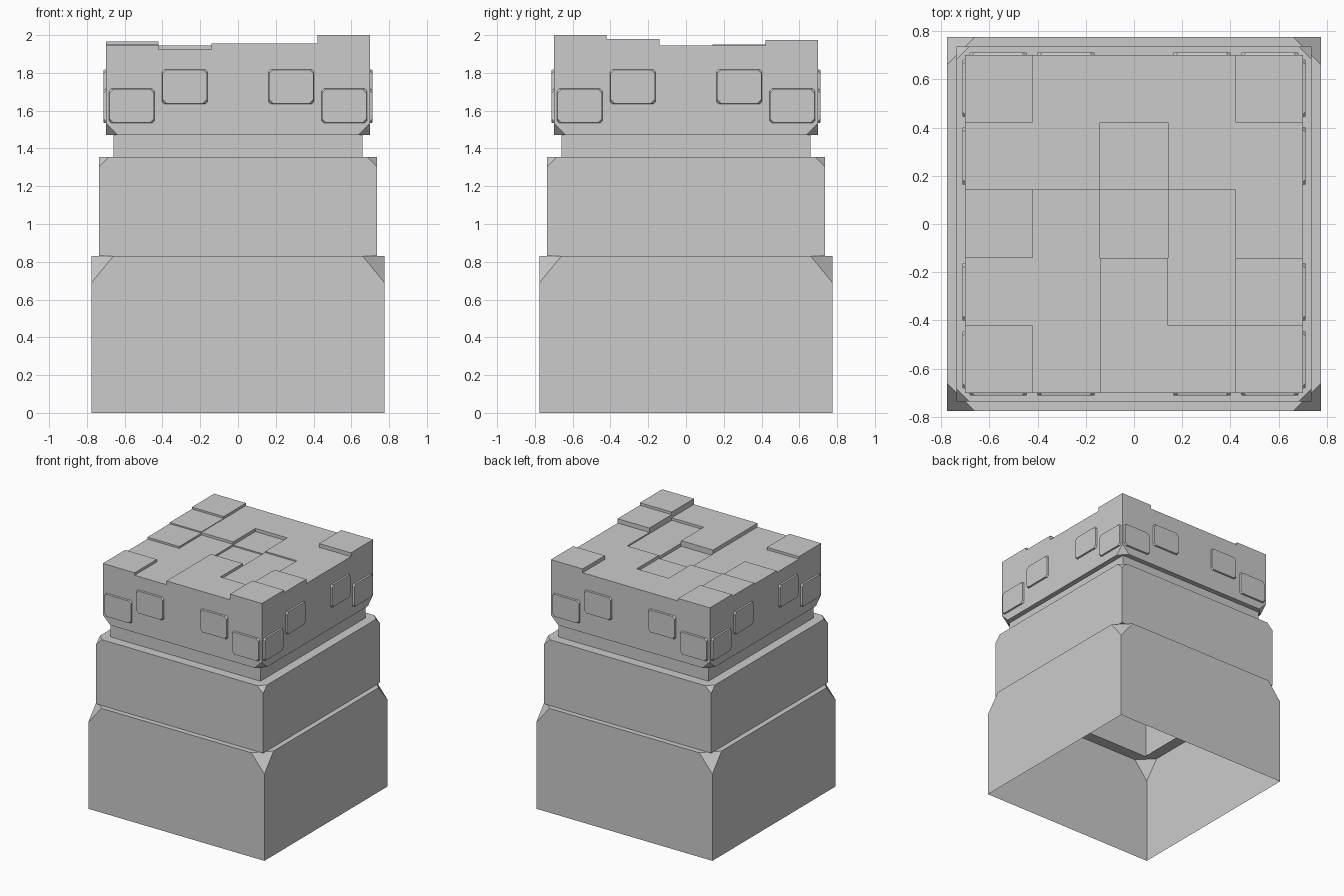
import bpy, bmesh
from mathutils import Vector, Matrix
from math import pi

cube = bpy.data.objects.get("Cube")
if cube:
    bpy.data.objects.remove(cube, do_unlink=True)

grey = bpy.data.materials.new("stone_grey")
grey.use_nodes = True
colour = (0.6, 0.6, 0.6, 1)
grey.diffuse_color = colour
grey.node_tree.nodes["Principled BSDF"].inputs["Base Color"].default_value = colour


def build(name, faces, fix_normals=True):
    """Weld a list of polygons into one flat-shaded object."""
    bm = bmesh.new()
    for face in faces:
        bm.faces.new([bm.verts.new(p) for p in face])
    bmesh.ops.remove_doubles(bm, verts=bm.verts, dist=0.0002)
    if fix_normals:
        bmesh.ops.recalc_face_normals(bm, faces=bm.faces)
    mesh = bpy.data.meshes.new(name)
    bm.to_mesh(mesh)
    bm.free()
    mesh.materials.append(grey)
    obj = bpy.data.objects.new(name, mesh)
    bpy.context.collection.objects.link(obj)
    return obj


def four_ways(faces):
    """Repeat polygons around the vertical axis."""
    turns = [Matrix.Rotation(k * pi / 2, 4, 'Z') for k in range(4)]
    return [[m @ Vector(p) for p in f] for m in turns for f in faces]


def section(name, half, plain_z, cut_z, cut, drop, inner_cut, inner_plain=None):
    """Square shell whose corners are sliced off at the cut_z end, with ledges."""
    corner_z = cut_z - drop
    h, t, i = half, half - cut, inner_cut
    left, right = (-t, -h, cut_z), (t, -h, cut_z)
    faces = [
        [(-h, -h, plain_z), (h, -h, plain_z), (h, -h, corner_z), right, left, (-h, -h, corner_z)],
        [(h, -h, corner_z), (h, -t, cut_z), right],
        [left, right, (i, -i, cut_z), (-i, -i, cut_z)],
        [right, (h, -t, cut_z), (i, -i, cut_z)],
    ]
    if inner_plain:
        j = inner_plain
        faces.append([(-h, -h, plain_z), (h, -h, plain_z), (j, -j, plain_z), (-j, -j, plain_z)])
    return build(name, four_ways(faces))


# Stacked shells, open underneath
section("lower_block", 0.775, 0, 0.83, 0.115, 0.14, 0.685)
section("middle_block", 0.735, 0.831, 1.355, 0.05, 0.05, 0.66, 0.685)
n = 0.66
build("neck", four_ways([[(-n, -n, 1.355), (n, -n, 1.355), (n, -n, 1.47), (-n, -n, 1.47)]]))
rim = 1.88
section("cap_block", 0.70, rim, 1.47, 0.065, -0.065, 0.66)

# Stepped paving on the roof, rows running from front to back
heights = [
    [1.945, 1.925, 1.955, 1.955, 2.0],
    [1.925, 1.925, 1.955, 1.935, 1.98],
    [1.94, 1.925, 1.91, 1.935, 1.945],
    [1.95, 1.945, 1.92, 1.945, 1.945],
    [1.965, 1.945, 1.945, 1.945, 1.975],
]
s = 0.14
paving = []
for row in range(5):
    for col in range(5):
        z = heights[row][col]
        x, y = (col - 2) * 2 * s, (row - 2) * 2 * s
        paving.append([(x + a * s, y + b * s, z) for a, b in ((-1, -1), (1, -1), (1, 1), (-1, 1))])
        for dx, dy in ((1, 0), (-1, 0), (0, 1), (0, -1)):
            r, c = row + dy, col + dx
            low = heights[r][c] if 0 <= r < 5 and 0 <= c < 5 else rim
            if low < z:
                a = (x + (dx + dy) * s, y + (dy - dx) * s)
                b = (x + (dx - dy) * s, y + (dy + dx) * s)
                paving.append([(*a, low), (*b, low), (*b, z), (*a, z)])
build("roof_paving", paving, fix_normals=False)


def plate(cx, cz):
    """Raised block with clipped corners on the front wall."""
    def ring(w, h, y, clip):
        pts = [(w - clip, -h), (w, clip - h), (w, h - clip), (w - clip, h)]
        pts += [(-px, -pz) for px, pz in pts]
        return [(cx + px, y, cz + pz) for px, pz in pts]
    back, front = ring(0.12, 0.0915, -0.70, 0.012), ring(0.117, 0.0885, -0.712, 0.02)
    sides = [[back[k], back[(k + 1) % 8], front[(k + 1) % 8], front[k]] for k in range(8)]
    return [front] + sides


# Four wall stones on each side of the cap
stones = []
for side in (-1, 1):
    stones += plate(side * 0.563, 1.625) + plate(side * 0.282, 1.727)
build("wall_stones", four_ways(stones))
